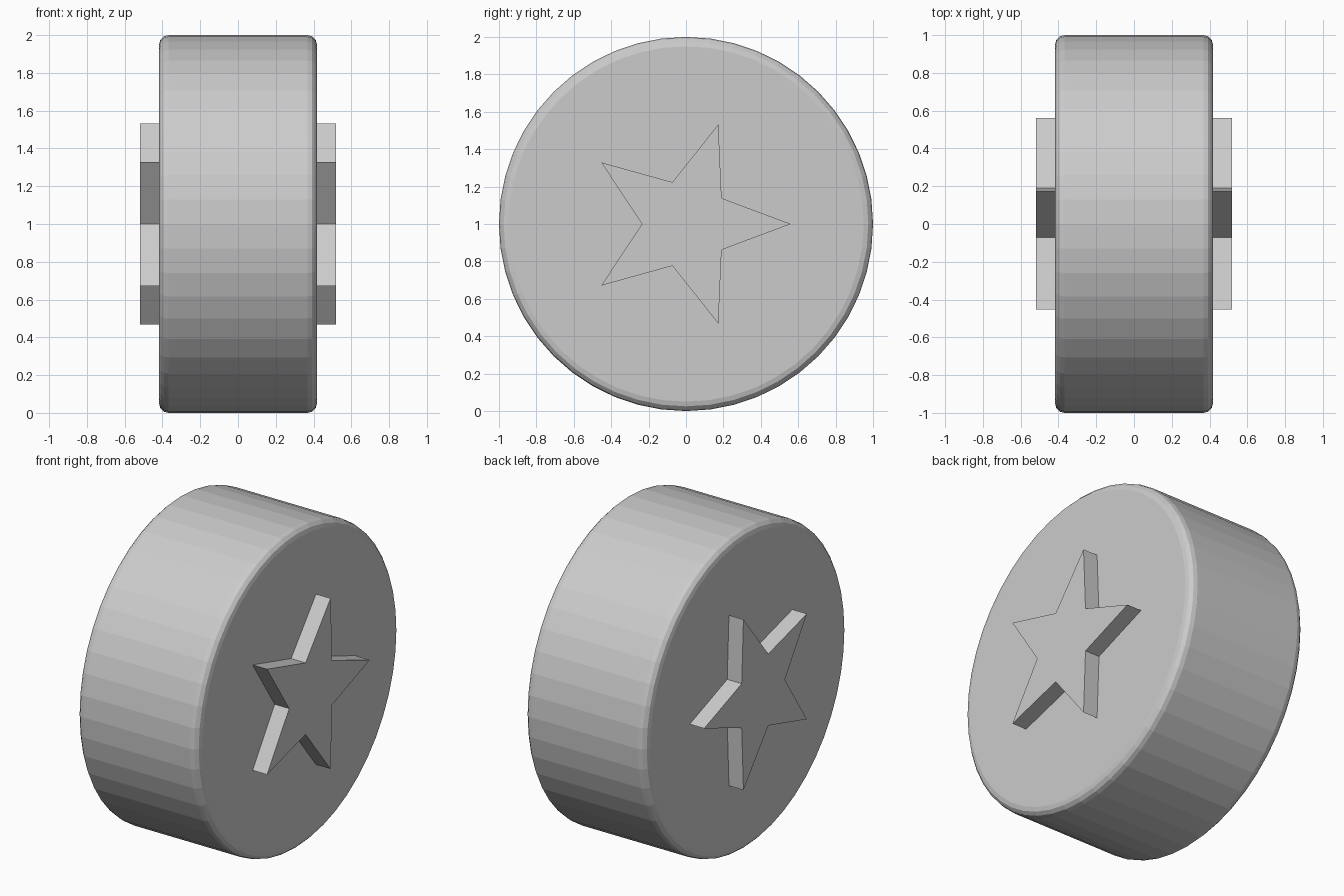
import bpy, bmesh
from math import sin, cos, pi

if "Cube" in bpy.data.objects:
    bpy.data.objects.remove(bpy.data.objects["Cube"])


def make_object(name, bm):
    bmesh.ops.recalc_face_normals(bm, faces=bm.faces[:])
    mesh = bpy.data.meshes.new(name)
    bm.to_mesh(mesh)
    bm.free()
    obj = bpy.data.objects.new(name, mesh)
    bpy.context.collection.objects.link(obj)
    return obj


def prism(name, points, x0, x1):
    """Extrude a (y, z) outline along x."""
    bm = bmesh.new()
    base = bm.faces.new([bm.verts.new((x0, y, z)) for y, z in points])
    top = bmesh.ops.extrude_face_region(bm, geom=[base], use_keep_orig=True)
    verts = [v for v in top["geom"] if isinstance(v, bmesh.types.BMVert)]
    bmesh.ops.translate(bm, verts=verts, vec=(x1 - x0, 0, 0))
    return make_object(name, bm)


CENTRE_Z = 1.0
HALF_WIDTH = 0.418
SIDES = 48


def polar(r, a):
    return (r * cos(a), CENTRE_Z + r * sin(a))


# Round wheel body with softened rims
ring = [polar(1.0, 2 * pi * i / SIDES) for i in range(SIDES)]
body = prism("wheel_body", ring, -HALF_WIDTH, HALF_WIDTH)
bevel = body.modifiers.new("rim_bevel", "BEVEL")
bevel.width = 0.05
bevel.segments = 3
bevel.limit_method = "ANGLE"
bevel.angle_limit = pi / 4

# Raised five-point star on each face, one tip towards +y
star = [polar(0.56 if i % 2 == 0 else 0.235, pi * i / 5) for i in range(10)]
for name, s in (("right_star", 1), ("left_star", -1)):
    prism(name, star, s * (HALF_WIDTH - 0.003), s * 0.518)
